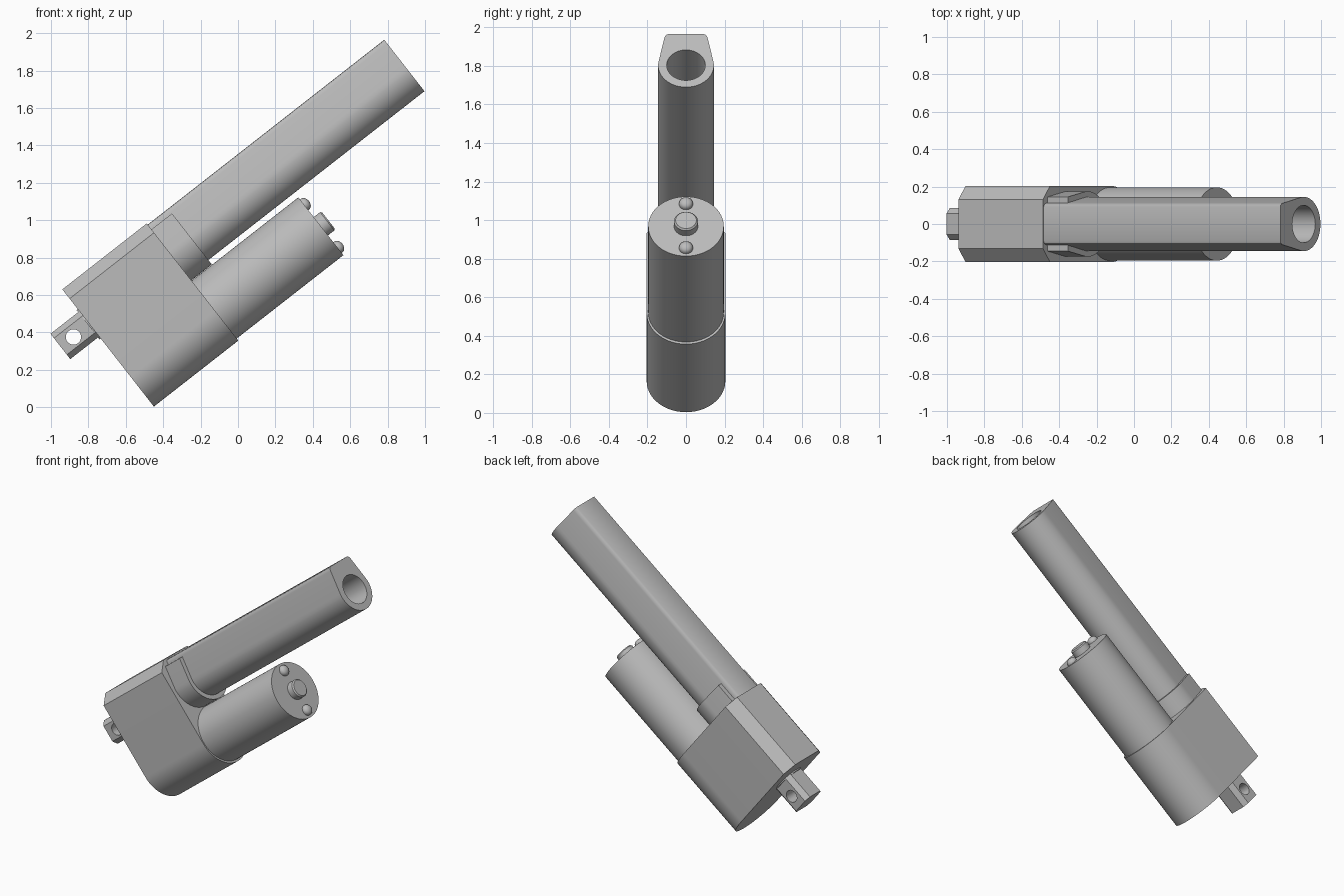
import bpy, bmesh
from math import sin, cos, pi, radians
from mathutils import Matrix

cube = bpy.data.objects.get("Cube")
if cube:
    bpy.data.objects.remove(cube, do_unlink=True)

grey = bpy.data.materials.new("plain grey")
grey.use_nodes = True
COLOUR = (0.5, 0.5, 0.5, 1)
grey.diffuse_color = COLOUR
grey.node_tree.nodes["Principled BSDF"].inputs["Base Color"].default_value = COLOUR

# Parts are laid out along a local axis u, then the assembly is tilted about y
TILT = Matrix.Rotation(radians(-38), 4, 'Y')
TUBE_V, MOTOR_V = 0.863, 0.49


def activate(obj):
    bpy.ops.object.select_all(action='DESELECT')
    obj.select_set(True)
    bpy.context.view_layer.objects.active = obj


def extrude(name, sections):
    """Join cross-sections given as (u, [(y, v), ...]) into a closed solid."""
    bm = bmesh.new()
    rings = [[bm.verts.new((u, y, v)) for y, v in prof] for u, prof in sections]
    n = len(rings[0])
    for a, b in zip(rings, rings[1:]):
        for i in range(n):
            j = (i + 1) % n
            bm.faces.new((a[i], a[j], b[j], b[i]))
    bm.faces.new(rings[0])
    bm.faces.new(rings[-1])
    bmesh.ops.recalc_face_normals(bm, faces=bm.faces)
    mesh = bpy.data.meshes.new(name)
    bm.to_mesh(mesh)
    bm.free()
    mesh.transform(TILT)
    mesh.materials.append(grey)
    obj = bpy.data.objects.new(name, mesh)
    bpy.context.collection.objects.link(obj)
    activate(obj)
    bpy.ops.object.shade_smooth_by_angle(angle=radians(30))
    return obj


def circle(r, v, n=64):
    return [(r * cos(2 * pi * i / n), v + r * sin(2 * pi * i / n)) for i in range(n)]


def u_profile(r, v, right_side):
    """Half-round bottom, closed by a mirrored list of upper right points."""
    arc = [(r * cos(pi + pi * i / 40), v + r * sin(pi + pi * i / 40)) for i in range(41)]
    return arc + right_side + [(-y, z) for y, z in reversed(right_side)]


def cut(obj, cutter):
    mod = obj.modifiers.new("hole", 'BOOLEAN')
    mod.operation, mod.solver, mod.object = 'DIFFERENCE', 'EXACT', cutter
    activate(obj)
    bpy.ops.object.modifier_apply(modifier=mod.name)
    bpy.data.objects.remove(cutter, do_unlink=True)
    bpy.ops.object.shade_smooth_by_angle(angle=radians(30))


# Gearbox housing: round below, chamfered along the top
housing = u_profile(0.204, 0.484, [(0.204, 1.012), (0.13, 1.075)])
extrude("gearbox_housing", [(-0.352, housing), (0.221, housing)])

# Outer tube with tapered sides, softened top corners and a deep bore
tube = u_profile(0.145, TUBE_V, [(0.143, TUBE_V + 0.02), (0.112, 1.042), (0.109, 1.054),
                                 (0.102, 1.063), (0.092, 1.067)])
tube_obj = extrude("outer_tube", [(0.2, tube), (1.826, tube)])
bore = circle(0.1, TUBE_V)
cut(tube_obj, extrude("bore_cutter", [(0.45, bore), (1.9, bore)]))

# Collar hugging the tube where it leaves the housing
collar = u_profile(0.175, TUBE_V, [(0.173, TUBE_V + 0.02), (0.145, 1.034)])
extrude("tube_collar", [(0.2, collar), (0.36, collar)])

# Motor can, end bearing and two domed screws
can = circle(0.196, MOTOR_V)
extrude("motor_can", [(0.2, can), (0.945, can)])
extrude("motor_bearing", [(0.93, circle(0.062, MOTOR_V)), (0.988, circle(0.062, MOTOR_V)),
                          (0.996, circle(0.054, MOTOR_V))])
for side, name in ((1, "upper_screw"), (-1, "lower_screw")):
    v = MOTOR_V + side * 0.145
    dome = [(0.952 + 0.026 * sin(t), circle(0.036 * cos(t), v, 24))
            for t in (0, 0.35, 0.7, 1.05, 1.4)]
    extrude(name, [(0.93, circle(0.036, v, 24))] + dome)

# Rear mounting lug with chamfered edges and a cross hole
H, C, LUG_V = 0.086, 0.056, 0.841
lug = [(C, LUG_V - H), (H, LUG_V - C), (H, LUG_V + C), (C, LUG_V + H),
       (-C, LUG_V + H), (-H, LUG_V + C), (-H, LUG_V - C), (-C, LUG_V - H)]
lug_obj = extrude("mounting_lug", [(-0.548, lug), (-0.34, lug)])
bpy.ops.mesh.primitive_cylinder_add(vertices=48, radius=0.041, depth=0.5)
pin = bpy.context.object
pin.hide_render = True
pin.data.transform(TILT @ Matrix.Translation((-0.462, 0, 0.838)) @ Matrix.Rotation(pi / 2, 4, 'X'))
cut(lug_obj, pin)
seat = circle(0.1, LUG_V)
extrude("lug_seat", [(-0.36, seat), (-0.34, seat)])
